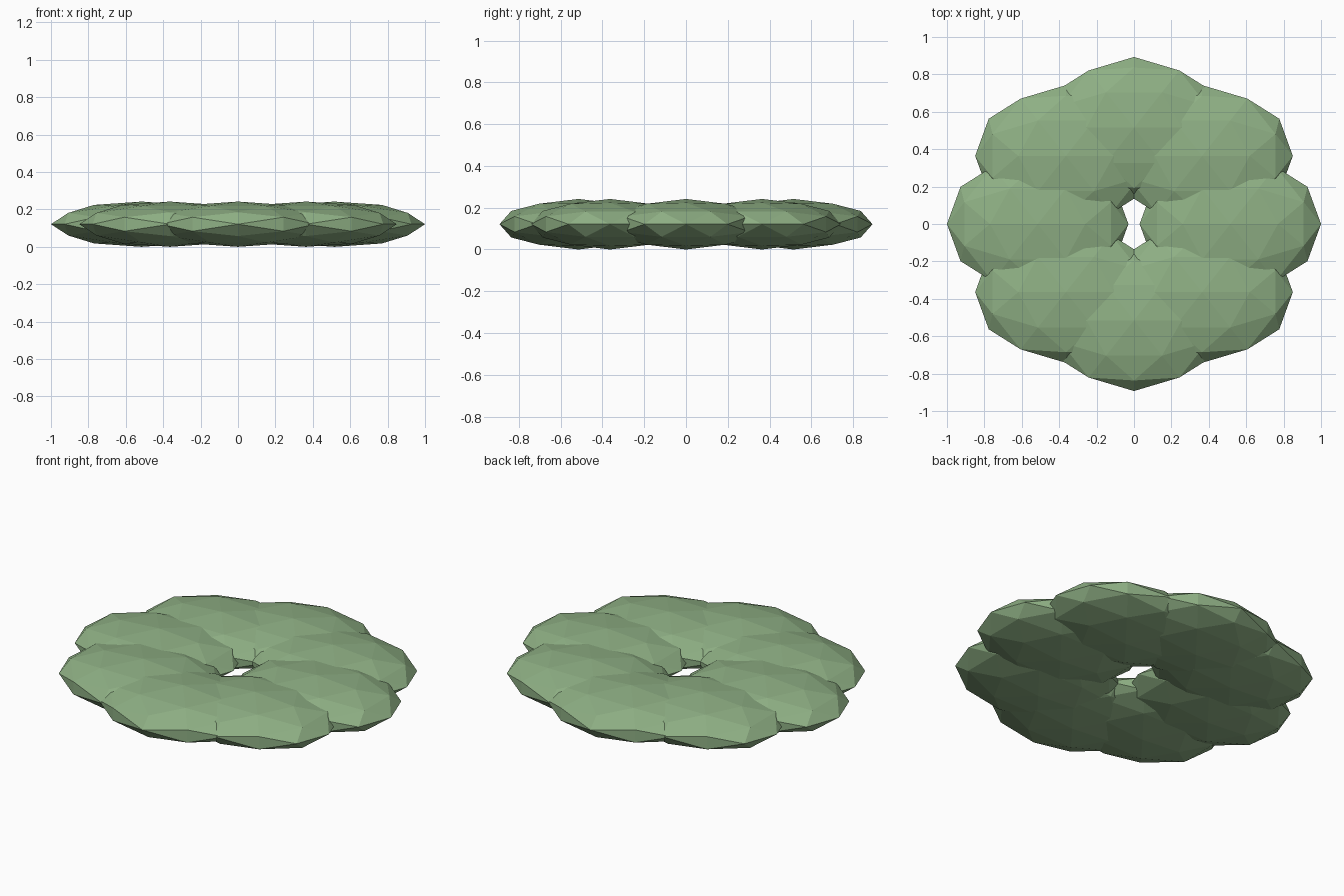
import bpy, bmesh, math
from mathutils import Vector

if "Cube" in bpy.data.objects:
    bpy.data.objects.remove(bpy.data.objects["Cube"])

RING = 0.515                           # distance of each lobe from the centre
SIZE = Vector((0.485, 0.378, 0.121))   # half sizes of one lobe
PHI = (1 + math.sqrt(5)) / 2

green = bpy.data.materials.new("leaf_green")
green.diffuse_color = (0.274, 0.434, 0.233, 1)
green.use_nodes = True
green.node_tree.nodes["Principled BSDF"].inputs["Base Color"].default_value = green.diffuse_color


def lobe_mesh():
    """Flattened, once-subdivided icosahedron with flat faces."""
    bm = bmesh.new()
    for a in (-1, 1):
        for b in (-PHI, PHI):
            for co in ((b, a, 0), (a, 0, b), (0, b, a)):
                bm.verts.new(co)
    bmesh.ops.convex_hull(bm, input=bm.verts[:])
    bmesh.ops.subdivide_edges(bm, edges=bm.edges[:], cuts=1, use_grid_fill=True)
    for v in bm.verts:
        v.co = v.co.normalized() * SIZE
    bmesh.ops.recalc_face_normals(bm, faces=bm.faces[:])
    mesh = bpy.data.meshes.new("leaf_lobe")
    bm.to_mesh(mesh)
    bm.free()
    mesh.materials.append(green)
    return mesh


# Ring of eight overlapping lobes, all facing the same way
mesh = lobe_mesh()
for i in range(8):
    angle = i * math.pi / 4
    lobe = bpy.data.objects.new(f"leaf_lobe_{i + 1}", mesh)
    lobe.location = (RING * math.cos(angle), RING * math.sin(angle), SIZE.z)
    bpy.context.collection.objects.link(lobe)
